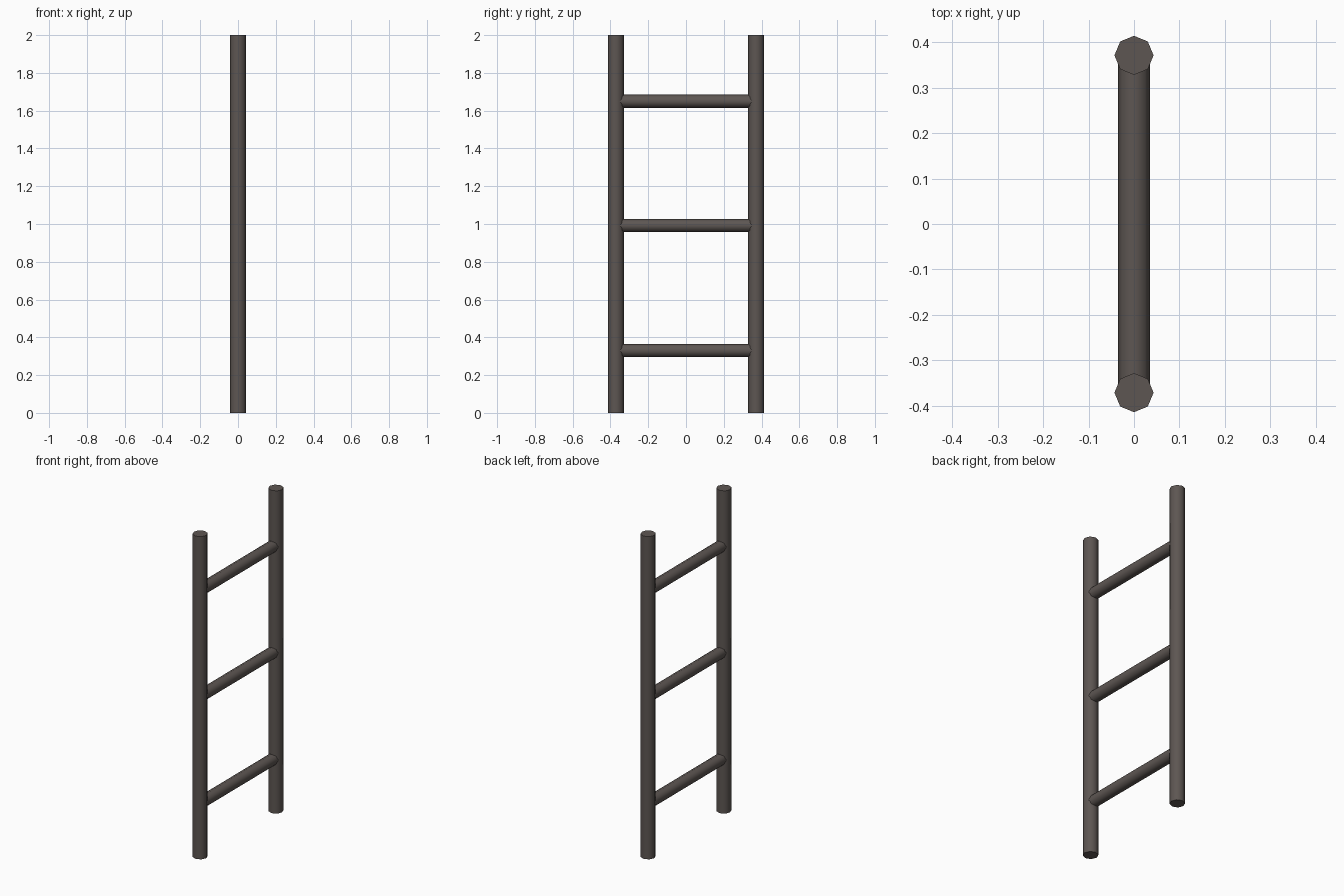
import bpy
import math

if "Cube" in bpy.data.objects:
    bpy.data.objects.remove(bpy.data.objects["Cube"])

# Single dark grey-brown colour
mat = bpy.data.materials.new("dark_grey_brown")
mat.diffuse_color = (0.11, 0.093, 0.085, 1.0)
mat.use_nodes = True
mat.node_tree.nodes["Principled BSDF"].inputs["Base Color"].default_value = mat.diffuse_color


def rod(name, radius, length, location, rotation=(0, 0, 0)):
    """Eight-sided rod with smooth sides and crisp end caps."""
    bpy.ops.mesh.primitive_cylinder_add(
        vertices=8, radius=radius, depth=length,
        location=location, rotation=rotation)
    obj = bpy.context.object
    obj.name = name
    obj.data.materials.append(mat)
    bpy.ops.object.shade_smooth_by_angle(angle=math.radians(60))
    return obj


# Two upright side rails
for side, label in ((-1, "front"), (1, "back")):
    rod(label + "_rail", 0.043, 2.0, (0, side * 0.371, 1.0))

# Three rungs, with ends buried in the rails
for i, z in enumerate((0.33, 0.992, 1.65)):
    rod("rung_%d" % (i + 1), 0.035, 0.72, (0, 0, z), (math.pi / 2, 0, 0))
